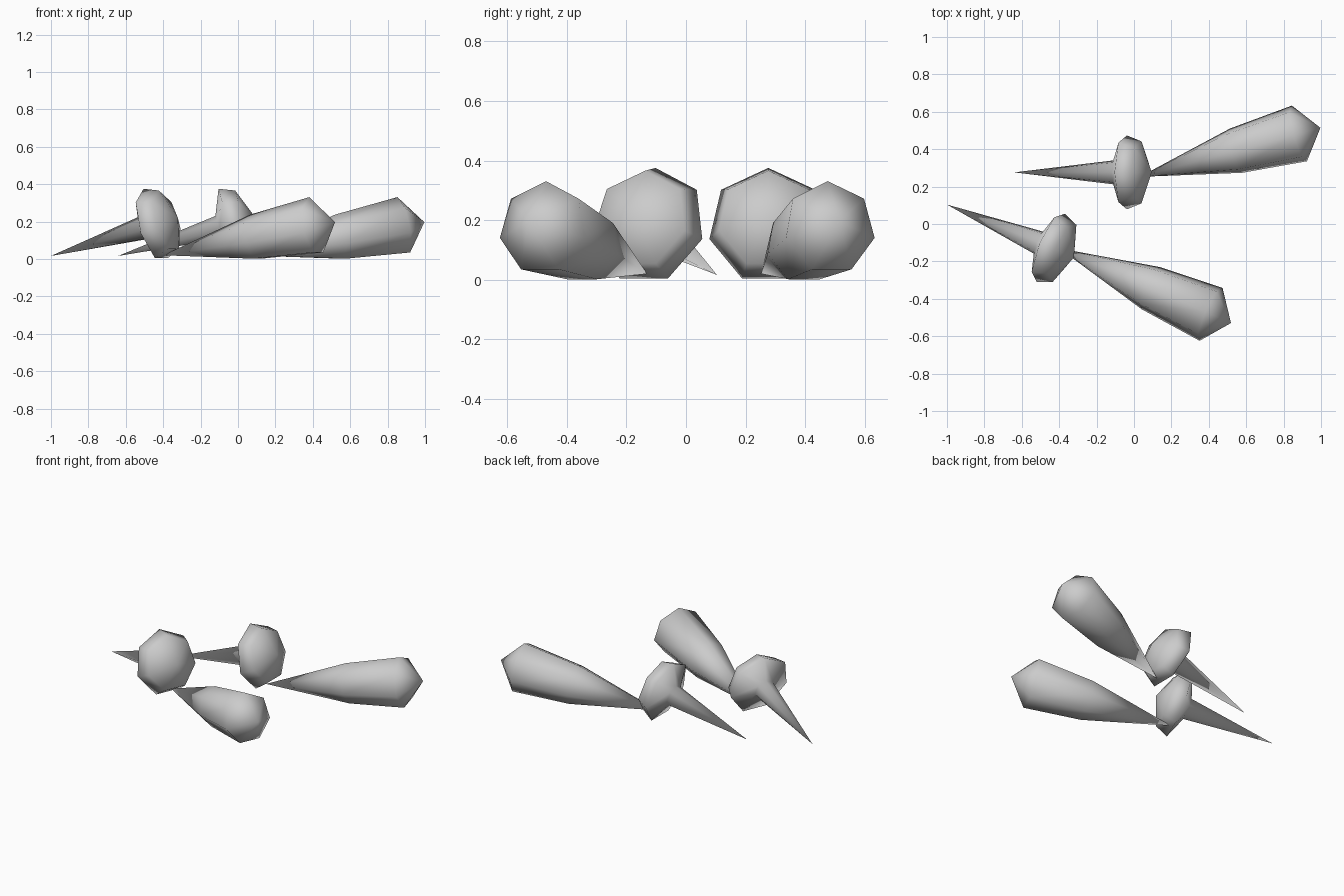
import bpy, bmesh, math
from mathutils import Vector, Matrix

cube = bpy.data.objects.get("Cube")
if cube:
    bpy.data.objects.remove(cube)

SIDES = 7

grey = bpy.data.materials.new("soft_grey")
grey.use_nodes = True
grey.diffuse_color = (0.6, 0.6, 0.6, 1)
bsdf = next(n for n in grey.node_tree.nodes if n.type == 'BSDF_PRINCIPLED')
bsdf.inputs["Base Color"].default_value = (0.6, 0.6, 0.6, 1)
bsdf.inputs["Roughness"].default_value = 0.6


def lathe(name, profile, origin, heading, pitch):
    """Seven-sided turned shape from (distance, radius) pairs; radius 0 is a point."""
    bm = bmesh.new()
    rings = []
    for dist, r in profile:
        count = SIDES if r else 1
        angles = [2 * math.pi * k / SIDES for k in range(count)]
        rings.append([bm.verts.new((dist, r * math.sin(a), r * math.cos(a)))
                      for a in angles])
    for a, b in zip(rings, rings[1:]):
        for k in range(SIDES):
            n = (k + 1) % SIDES
            corners = [a[k % len(a)], a[n % len(a)], b[n % len(b)], b[k % len(b)]]
            bm.faces.new(list(dict.fromkeys(corners)))
    bmesh.ops.recalc_face_normals(bm, faces=bm.faces)
    turn = (Matrix.Rotation(math.radians(heading), 4, 'Z')
            @ Matrix.Rotation(-math.radians(pitch), 4, 'Y'))
    bm.transform(Matrix.Translation(Vector(origin)) @ turn)
    for f in bm.faces:
        f.smooth = True
    mesh = bpy.data.meshes.new(name)
    bm.to_mesh(mesh)
    bm.free()
    mesh.materials.append(grey)
    obj = bpy.data.objects.new(name, mesh)
    bpy.context.collection.objects.link(obj)
    return obj


# Head with its long beak, measured from the widest ring
HEAD = [(-0.613, 0), (-0.055, 0.067), (0, 0.2025), (0.083, 0.17), (0.15, 0)]
# Body swelling from a point to a blunt end
BODY = [(0, 0), (0.538, 0.126), (0.893, 0.158), (1.017, 0)]

lathe("rear_head_and_beak", HEAD, (-0.05, 0.276, 0.18), 0, 15.5)
lathe("rear_body", BODY, (0.03, 0.252, 0.02), 15.2, 10)
lathe("front_head_and_beak", HEAD, (-0.455, -0.123, 0.18), -22.6, 15.5)
lathe("front_body", BODY, (-0.40, -0.13, 0.02), -23.5, 10)
